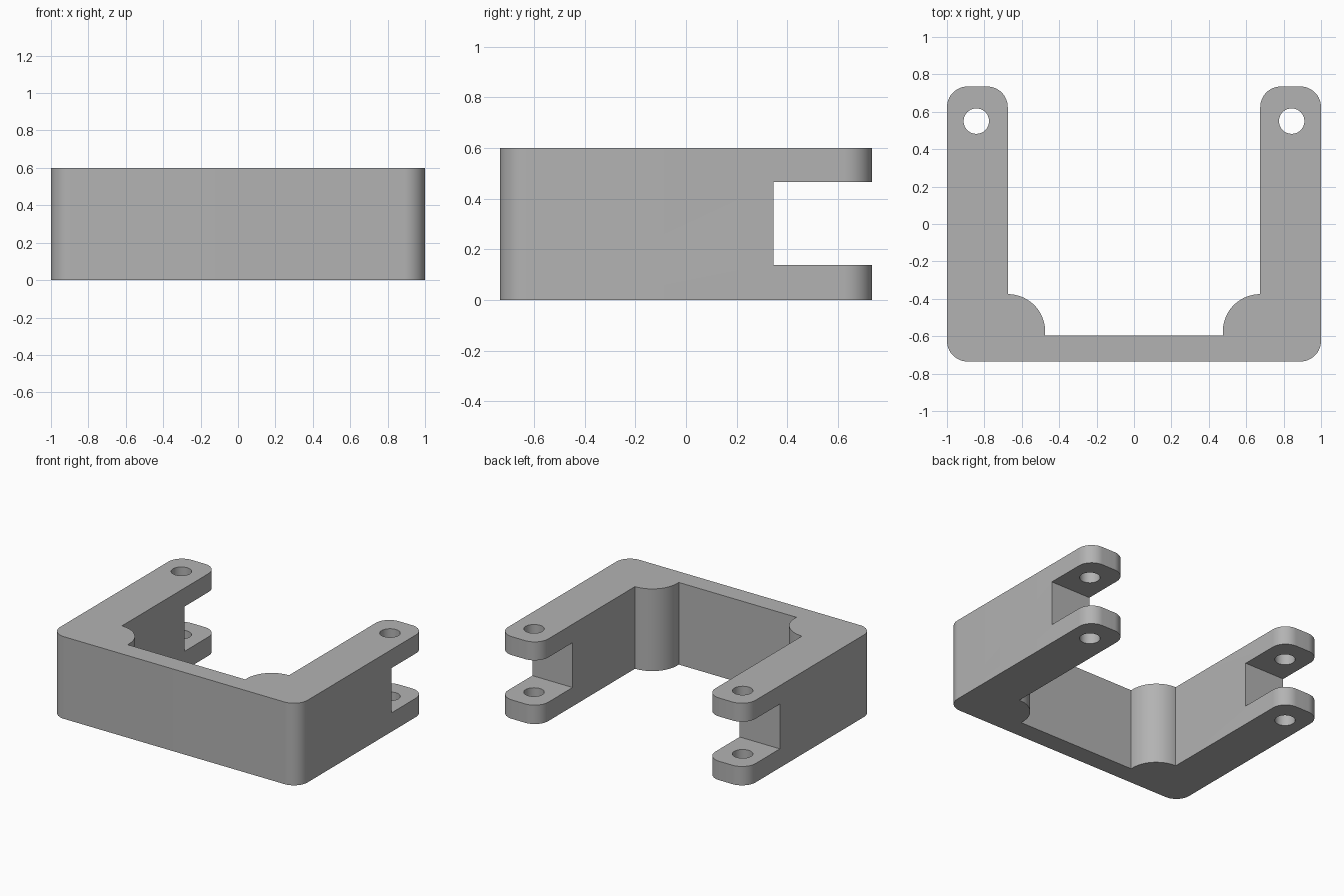
import bpy, bmesh
from math import cos, sin, radians

if "Cube" in bpy.data.objects:
    bpy.data.objects.remove(bpy.data.objects["Cube"])

HEIGHT, HALF_X, HALF_Y = 0.60, 1.0, 0.735
ARM_X, PLATE_Y = 0.675, -0.595      # inner faces of arms and front plate
CORNER, BOSS = 0.11, 0.20           # outer rounding, inner corner boss
HOLE_X, HOLE_Y, HOLE_R = 0.843, 0.55, 0.068
SLOT_Y, SLOT_LOW, SLOT_HIGH = 0.345, 0.138, 0.465

grey = bpy.data.materials.new("plain grey")
grey.use_nodes = True
colour = (0.45, 0.45, 0.45, 1)
grey.diffuse_color = colour
grey.node_tree.nodes["Principled BSDF"].inputs["Base Color"].default_value = colour


def arc(cx, cy, r, start, end, steps=16):
    angles = [radians(start + (end - start) * i / steps) for i in range(steps + 1)]
    return [(cx + r * cos(a), cy + r * sin(a)) for a in angles]


def prism(name, outline, low, high):
    bm = bmesh.new()
    base = bm.faces.new([bm.verts.new((x, y, low)) for x, y in outline])
    top = bmesh.ops.extrude_face_region(bm, geom=[base])["geom"]
    bmesh.ops.translate(bm, vec=(0, 0, high - low),
                        verts=[v for v in top if isinstance(v, bmesh.types.BMVert)])
    bmesh.ops.recalc_face_normals(bm, faces=bm.faces)
    mesh = bpy.data.meshes.new(name)
    bm.to_mesh(mesh)
    bm.free()
    mesh.materials.append(grey)
    obj = bpy.data.objects.new(name, mesh)
    bpy.context.collection.objects.link(obj)
    return obj


# U-shaped bracket: left half of the outline, then its mirror image
half = (arc(HALF_X - CORNER, CORNER - HALF_Y, CORNER, -90, 0)
        + arc(HALF_X - CORNER, HALF_Y - CORNER, CORNER, 0, 90)
        + arc(ARM_X + CORNER, HALF_Y - CORNER, CORNER, 90, 180)
        + arc(ARM_X, PLATE_Y + 0.02, BOSS, 90, 180, 24)
        + [(ARM_X - BOSS, PLATE_Y)])
bracket = prism("bracket", half + [(-x, y) for x, y in reversed(half)], 0, HEIGHT)

# Fork slot through both arms, and a pin hole in each
slot = [(-1.2, SLOT_Y), (1.2, SLOT_Y), (1.2, 1), (-1.2, 1)]
cutters = [prism("slot_cutter", slot, SLOT_LOW, SLOT_HIGH)]
for side, name in ((1, "left"), (-1, "right")):
    circle = arc(side * HOLE_X, HOLE_Y, HOLE_R, 0, 360, 40)[:-1]
    cutters.append(prism(name + "_hole_cutter", circle, -0.1, HEIGHT + 0.1))

bpy.ops.object.select_all(action="DESELECT")
bpy.context.view_layer.objects.active = bracket
bracket.select_set(True)
for cutter in cutters:
    cut = bracket.modifiers.new(cutter.name, "BOOLEAN")
    cut.operation = "DIFFERENCE"
    cut.solver = "EXACT"
    cut.object = cutter
    bpy.ops.object.modifier_apply(modifier=cut.name)
for cutter in cutters:
    bpy.data.objects.remove(cutter)

bpy.ops.object.shade_smooth_by_angle(angle=radians(30))
